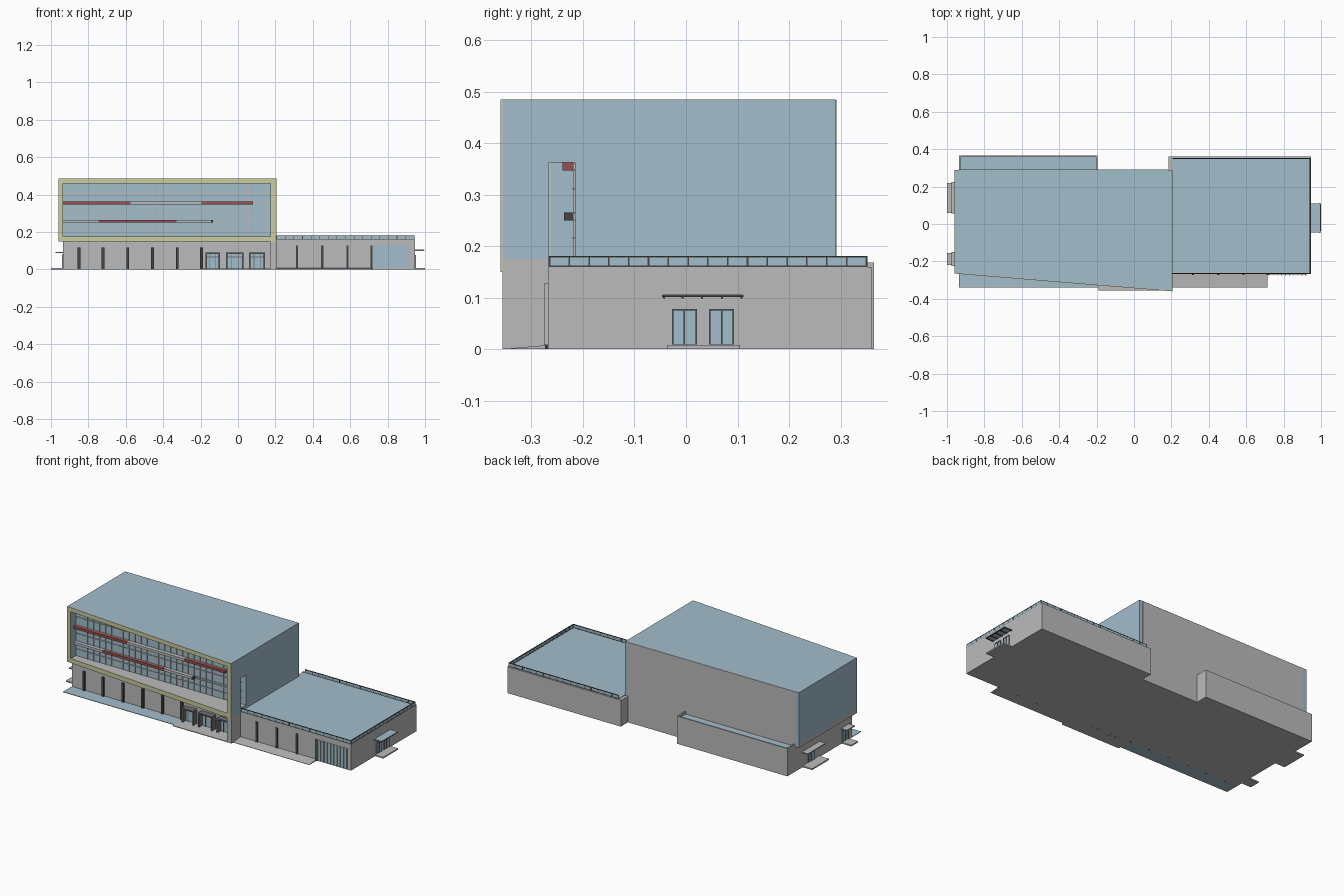
import bpy, bmesh
from mathutils import Matrix

if "Cube" in bpy.data.objects:
    bpy.data.objects.remove(bpy.data.objects["Cube"], do_unlink=True)


def material(name, r, g, b):
    m = bpy.data.materials.new(name)
    m.use_nodes = True
    m.diffuse_color = (r, g, b, 1)
    node = next(n for n in m.node_tree.nodes if n.type == 'BSDF_PRINCIPLED')
    node.inputs["Base Color"].default_value = (r, g, b, 1)
    return m


BLUE = material("pale_blue", .36, .51, .60)
GREY = material("light_grey", .50, .50, .50)
CREAM = material("cream", .60, .60, .35)
RED = material("brick_red", .32, .08, .08)
DARK = material("dark_grey", .06, .06, .06)
FRAME = material("mid_grey", .17, .17, .17)


def finish(name, mat, bm):
    bmesh.ops.recalc_face_normals(bm, faces=bm.faces)
    mesh = bpy.data.meshes.new(name)
    bm.to_mesh(mesh)
    bm.free()
    mesh.materials.append(mat)
    ob = bpy.data.objects.new(name, mesh)
    bpy.context.collection.objects.link(ob)
    return ob


def boxes(name, mat, *items):
    """One object from boxes given as x0, x1, y0, y1, z0, z1."""
    bm = bmesh.new()
    for x0, x1, y0, y1, z0, z1 in items:
        centre = Matrix.Translation(((x0 + x1) / 2, (y0 + y1) / 2, (z0 + z1) / 2))
        size = Matrix.Diagonal((x1 - x0, y1 - y0, z1 - z0, 1))
        bmesh.ops.create_cube(bm, size=1, matrix=centre @ size)
    return finish(name, mat, bm)


def prism(name, mat, outline, z0, z1):
    """Vertical extrusion of an xy outline."""
    bm = bmesh.new()
    face = bm.faces.new([bm.verts.new((x, y, z0)) for x, y in outline])
    ext = bmesh.ops.extrude_face_region(bm, geom=[face])
    bmesh.ops.translate(bm, vec=(0, 0, z1 - z0),
                        verts=[v for v in ext["geom"] if isinstance(v, bmesh.types.BMVert)])
    return finish(name, mat, bm)


# Main extents
L, R, BACK = -.96, .205, .29        # upper block
LI, RI = -.935, .175                # opening in the upper block
BOT, TOP = .15, .485
GLASS = -.215                       # recessed facade
WALL = -.255                        # ground floor front
WF, WB, WR, WT = -.268, .36, .945, .16   # low wing


def slant(x):
    return -.265 - .095 * (x - L) / (R - L)


def strip(name, mat, x0, x1, back, z0, z1, inset=.004):
    """Slab whose front follows the slanted facade."""
    return prism(name, mat, [(x0, slant(x0) + inset), (x1, slant(x1) + inset),
                             (x1, back), (x0, back)], z0, z1)


# Upper block shell
strip("upper_roof", BLUE, L, R, BACK, .46, TOP)
strip("upper_floor", GREY, L, R, BACK, BOT, .175)
strip("upper_right_wall", BLUE, L, LI, BACK, BOT, .46)
strip("upper_left_wall_front", BLUE, RI, R, -.266, BOT, .46)
boxes("upper_left_wall", BLUE, (RI, R, GLASS, BACK, BOT, .46),
      (RI, R, -.266, GLASS, .362, .46), (RI, R, -.266, GLASS, BOT, .18))
boxes("back_wall", GREY, (LI, .183, .27, BACK + .002, 0, TOP - .001))

# Slanted cream border
for name, x0, x1, z0, z1 in (("top", L, R, .46, TOP), ("bottom", L, R, BOT, .177),
                             ("right", L, LI, .177, .46), ("left", RI, R, .177, .46)):
    prism("border_" + name, CREAM, [(x0, slant(x0)), (x1, slant(x1)),
                                    (x1, slant(x1) + .005), (x0, slant(x0) + .005)], z0, z1)

# Recessed facade with mullions and sunshades
boxes("facade_glass", BLUE, (LI, RI, GLASS, -.2, .175, .46))
n = 28
step = (RI - LI) / n
boxes("facade_mullions", GREY,
      *[(LI + i * step - .0015, LI + i * step + .0015, GLASS - .004, GLASS, .175, .46)
        for i in range(1, n)])
boxes("facade_rails", GREY, *[(LI, RI, GLASS - .005, GLASS, z, z + .003)
                              for z in (.215, .25, .262, .31, .347, .359, .41)])
UP, LOW = (GLASS - .025, GLASS, .347, .362), (GLASS - .022, GLASS, .25, .265)
boxes("sunshades_grey", GREY, (-.575, -.195, *UP), (LI, -.745, *LOW), (-.33, -.145, *LOW))
boxes("sunshades_red", RED, (LI, -.575, *UP), (-.195, .08, *UP), (-.745, -.33, *LOW))
boxes("sunshade_end", DARK, (-.145, -.135, *LOW))

# Ground floor under the upper block
boxes("ground_floor", GREY, (LI, R - .001, WALL, BACK, 0, BOT))
strip("corner_pier", GREY, RI, R, WALL, 0, BOT)
boxes("ground_floor_columns", DARK,
      *[(x - .007, x + .007, WALL - .01, WALL, 0, .118)
        for x in (-.85, -.722, -.59, -.457, -.325, -.195)])

# Entrance portals: posts, lintel, glass and mullions
for i, (x0, x1) in enumerate(((-.175, -.095), (-.065, .03), (.06, .145))):
    y0 = WALL - .035
    boxes(f"portal_{i}", FRAME, (x0, x0 + .008, y0, WALL, 0, .09),
          (x1 - .008, x1, y0, WALL, 0, .09), (x0, x1, y0, WALL, .082, .09),
          *[(x0 + (x1 - x0) * t - .002, x0 + (x1 - x0) * t + .002, WALL - .008, WALL, 0, .082)
            for t in (.3, .7)],
          (x0, x1, WALL - .008, WALL, .064, .068))
    boxes(f"portal_glass_{i}", BLUE, (x0 + .008, x1 - .008, WALL - .004, WALL, .004, .082))

# Paving in front
boxes("front_pool", BLUE, (LI, -.19, -.34, WALL, 0, .003))
boxes("entrance_paving", GREY, (-.19, R, -.355, WALL, 0, .004))
ramp = boxes("wing_ramp", GREY, (R, .715, -.34, WF, 0, .008))
for v in ramp.data.vertices:
    if v.co.y < -.3 and v.co.z > .004:
        v.co.z = .002

# Low wing with roof and glazed end
boxes("wing", GREY, (.185, WR, WF, WB, 0, WT - .002))
boxes("wing_rim", GREY, (.185, WR, WF, WF + .008, .15, WT), (.185, WR, WB - .008, WB, .15, WT),
      (WR - .008, WR, WF, WB, .15, WT))
boxes("wing_roof", BLUE, (R, WR - .01, WF + .01, WB - .01, .15, WT + .001))
boxes("wing_columns", DARK, *[(x - .006, x + .006, WF - .006, WF, 0, .128)
                              for x in (.315, .45, .585, .715)])
boxes("wing_window", BLUE, (.722, .92, WF - .002, WF, .008, .128))
boxes("wing_window_bars", GREY, *[(.722 + .022 * i - .002, .722 + .022 * i + .002,
                                   WF - .008, WF, .008, .128) for i in range(10)])

# Roof railing on three sides of the wing
X0, X1, Y0, Y1, Z0, Z1 = R, WR - .001, WF + .001, WB - .008, WT, .181


def around(inset, thick, z0, z1):
    a, b = inset, inset + thick
    return [(X0, X1 - a, Y0 + a, Y0 + b, z0, z1), (X0, X1 - a, Y1 - b, Y1 - a, z0, z1),
            (X1 - b, X1 - a, Y0 + a, Y1 - a, z0, z1)]


boxes("railing_glass", BLUE, *around(.001, .002, Z0, Z1 - .002))
boxes("railing_top", DARK, *around(0, .005, Z1 - .003, Z1))
boxes("railing_foot", DARK, *around(0, .004, Z0, Z0 + .002))
posts = [(X1 - .004, X1, y - .0015, y + .0015, Z0, Z1)
         for y in (Y0 + .002 + (Y1 - Y0 - .004) * i / 16 for i in range(17))]
for i in range(17):
    x = X0 + .002 + (X1 - X0 - .004) * i / 16
    posts += [(x - .0015, x + .0015, y, y + .004, Z0, Z1) for y in (Y0, Y1 - .004)]
boxes("railing_posts", DARK, *posts)

# Rear annex with parapet
AX, AY = -.195, .365
boxes("annex", GREY, (LI, AX, BACK, AY, 0, .15))
boxes("annex_parapet", GREY, (LI, AX, AY - .008, AY, .15, .168),
      (LI, LI + .008, BACK, AY - .008, .15, .168), (AX - .008, AX, BACK, AY - .008, .15, .168))
boxes("annex_roof", BLUE, (LI + .008, AX - .008, BACK, AY - .008, .15, .154))


def side_door(name, wall, out, y0, y1, z0, z1):
    """Double door on an end wall; out is the facing direction."""
    def plate(d, a, b, c, e):
        return (*sorted((wall, wall + out * d)), a, b, c, e)
    mid = (y0 + y1) / 2
    boxes(name + "_glass", BLUE, plate(.003, y0, y1, z0, z1))
    boxes(name + "_frame", FRAME, plate(.006, y0, y0 + .003, z0, z1),
          plate(.006, y1 - .003, y1, z0, z1), plate(.006, y0, y1, z1 - .003, z1),
          plate(.006, mid - .0015, mid + .0015, z0, z1))


# Wing end: doors, step and glass canopy
side_door("wing_door_front", WR, 1, -.027, .021, .009, .078)
side_door("wing_door_rear", WR, 1, .045, .093, .009, .078)
boxes("wing_step", GREY, (WR, 1, -.037, .105, 0, .008))
boxes("wing_canopy", BLUE, (WR, .995, -.045, .11, .102, .106))
boxes("wing_canopy_bars", DARK, (.99, .996, -.047, .112, .101, .105),
      *[(WR, .992, y - .002, y + .002, .098, .102) for y in (-.043, -.007, .031, .07, .108)])

# Opposite end: doors, steps and canopies
for name, y0, y1 in (("rear", .06, .22), ("front", -.22, -.155)):
    mid = (y0 + y1) / 2
    side_door("end_door_" + name, LI, -1, mid - .027, mid + .027, .009, .08)
    boxes("end_step_" + name, GREY, (-1, LI, y0, y1, 0, .008))
    boxes("end_canopy_" + name, GREY, (-.975, LI, y0 - .005, y1 + .005, .088, .094))
